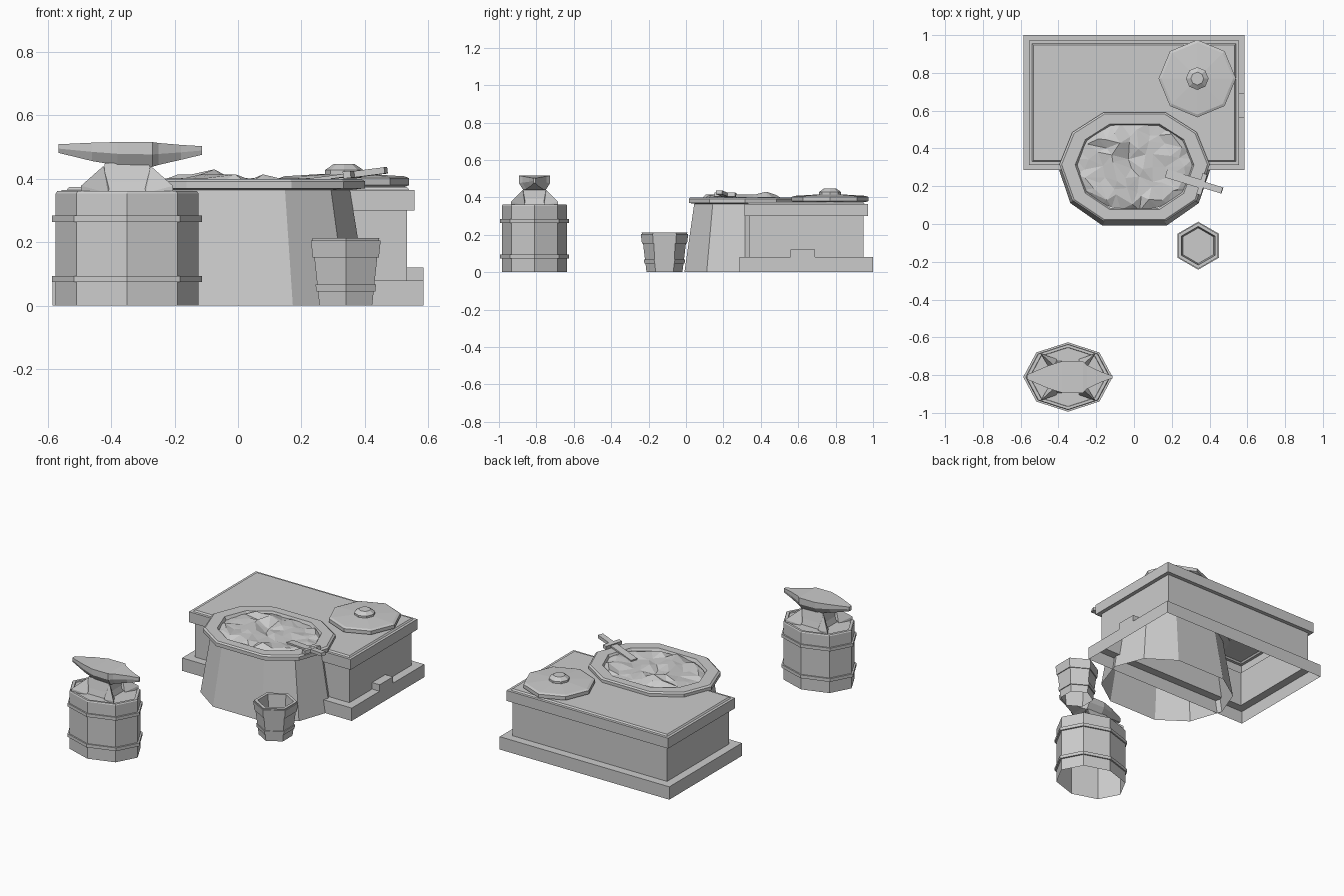
import bpy, bmesh, math, random
from mathutils import Vector, Matrix

random.seed(4)
old = bpy.data.objects.get("Cube")
if old:
    bpy.data.objects.remove(old)

grey = bpy.data.materials.new("plain_grey")
grey.use_nodes = True
GREY = (0.6, 0.6, 0.6, 1)
grey.diffuse_color = GREY
grey.node_tree.nodes["Principled BSDF"].inputs["Base Color"].default_value = GREY


def finish(name, bm, fix=False):
    if fix:
        bmesh.ops.recalc_face_normals(bm, faces=bm.faces)
    mesh = bpy.data.meshes.new(name)
    bm.to_mesh(mesh)
    bm.free()
    mesh.materials.append(grey)
    obj = bpy.data.objects.new(name, mesh)
    bpy.context.collection.objects.link(obj)
    return obj


def loft(name, rings, bottom=False, top=False, fix=False):
    """Skin a stack of counter-clockwise rings, bottom to top."""
    bm = bmesh.new()
    loops = [[bm.verts.new(p) for p in ring] for ring in rings]
    n = len(loops[0])
    for a, b in zip(loops, loops[1:]):
        for i in range(n):
            j = (i + 1) % n
            bm.faces.new((a[i], a[j], b[j], b[i]))
    if bottom:
        bm.faces.new(loops[0][::-1])
    if top:
        bm.faces.new(loops[-1])
    return finish(name, bm, fix)


def oval(cx, cy, rx, ry, z, n=8, turn=0.0):
    step = math.tau / n
    return [(cx + rx * math.cos(i * step + turn), cy + ry * math.sin(i * step + turn), z)
            for i in range(n)]


def rect(inset, z):
    x, y0, y1 = 0.585 - inset, 0.285 + inset, 1.0 - inset
    return [(-x, y0, z), (x, y0, z), (x, y1, z), (-x, y1, z)]


def box(name, centre, size, rot=None):
    bm = bmesh.new()
    bmesh.ops.create_cube(bm, size=1)
    bmesh.ops.scale(bm, vec=size, verts=bm.verts)
    if rot:
        bmesh.ops.transform(bm, matrix=rot, verts=bm.verts)
    bmesh.ops.translate(bm, vec=centre, verts=bm.verts)
    return finish(name, bm)


# Table: hollow stepped masonry block
loft("table_plinth", [rect(0, 0), rect(0, 0.08), rect(0.052, 0.08)])
loft("table_walls", [rect(0.052, 0.08), rect(0.052, 0.3)])
loft("table_cornice", [rect(0.052, 0.3), rect(0.028, 0.3), rect(0.028, 0.365), rect(0.045, 0.365)])
loft("table_top", [rect(0.045, 0.365), rect(0.052, 0.374)], top=True)
box("plinth_step", (0.557, 0.625, 0.098), (0.056, 0.13, 0.045))

# Hearth: ten-sided flared body, rim and coals
HALF = [(0.165, -0.29), (0.33, -0.18), (0.398, 0.01), (0.33, 0.18), (0.165, 0.285)]
OUTLINE = HALF + [(-x, y) for x, y in reversed(HALF)]


def hearth(s, z, sy=None):
    return [(x * s + 0.003, y * (sy or s) + 0.305, z) for x, y in OUTLINE]


loft("hearth_body", [hearth(1.03, 0, 1.08), hearth(0.88, 0.365, 0.9)])
loft("hearth_rim", [hearth(0.88, 0.365), hearth(1, 0.37), hearth(1, 0.392),
                    hearth(0.97, 0.4), hearth(0.79, 0.4), hearth(0.76, 0.38)])

bm = bmesh.new()
bmesh.ops.create_grid(bm, x_segments=9, y_segments=8, size=1)
for v in bm.verts:
    x, y = v.co.x, v.co.y
    edge = max(abs(x), abs(y)) > 0.99
    # round the square grid into an oval heap
    u, w = x * math.sqrt(1 - y * y / 2), y * math.sqrt(1 - x * x / 2)
    j = 0 if edge else 0.025
    z = 0.381 if edge else random.choice((0.384, 0.392, 0.397, 0.403, 0.414))
    v.co = (0.005 + 0.315 * u + random.uniform(-j, j),
            0.305 + 0.235 * w + random.uniform(-j, j), z)
peak = min(bm.verts, key=lambda v: (v.co.xy - Vector((-0.06, 0.4))).length)
peak.co.z = 0.43
bmesh.ops.triangulate(bm, faces=bm.faces)
finish("coals", bm)

# Sword resting in the coals
tilt = Matrix.Rotation(math.radians(-17), 4, "Z") @ Matrix.Rotation(math.radians(-7), 4, "Y")
pivot = Vector((0.36, 0.21, 0.413))
for part, along, size in (("sword_blade", -0.1, (0.2, 0.045, 0.01)),
                          ("sword_guard", 0, (0.025, 0.115, 0.022)),
                          ("sword_grip", 0.055, (0.115, 0.034, 0.02))):
    box(part, pivot + tilt @ Vector((along, 0, 0)), size, tilt)

# Round lid with knob
LID = (0.335, 0.77)
loft("lid", [oval(*LID, r, r, z) for r, z in
             ((0.19, 0.374), (0.205, 0.38), (0.205, 0.402), (0.19, 0.408), (0.06, 0.416))],
     top=True)
loft("lid_knob", [oval(*LID, r, r, z) for r, z in
                  ((0.06, 0.414), (0.06, 0.428), (0.034, 0.446))], top=True)

# Bucket: hollow, six-sided, with two hoops
BUCKET = (0.34, -0.115)


def hexagon(r, z):
    return oval(*BUCKET, r, r, z, 6, math.pi / 6)


loft("bucket", [hexagon(r, z) for r, z in
                ((0.096, 0), (0.122, 0.213), (0.102, 0.213), (0.094, 0.12))], top=True)
for name, z0, z1 in (("bucket_hoop_low", 0.045, 0.067), ("bucket_hoop_high", 0.152, 0.205)):
    r0, r1 = (0.096 + 0.122 * z for z in (z0, z1))
    loft(name, [hexagon(r0, z0), hexagon(r0 + 0.006, z0),
                hexagon(r1 + 0.006, z1), hexagon(r1, z1)])

# Barrel stand: eight-sided, open below
BARREL = (-0.35, -0.81)


def stave(s, z):
    return oval(*BARREL, 0.225 * s, 0.175 * s, z)


loft("barrel", [stave(1, 0), stave(1, 0.354), stave(0.98, 0.361),
                stave(0.9, 0.361), stave(0.89, 0.354)], top=True)
for name, z in (("barrel_hoop_low", 0.074), ("barrel_hoop_high", 0.264)):
    loft(name, [stave(1, z), stave(1.05, z), stave(1.05, z + 0.02), stave(1, z + 0.02)])

# Anvil: lofted head, waist and four spreading feet
head = []
for x, w, low, high in ((-0.567, 0.012, 0.482, 0.509), (-0.46, 0.058, 0.456, 0.514),
                        (-0.38, 0.084, 0.442, 0.516), (-0.27, 0.084, 0.438, 0.516),
                        (-0.25, 0.064, 0.444, 0.513), (-0.18, 0.03, 0.46, 0.507),
                        (-0.113, 0.006, 0.476, 0.503)):
    mid = (low + high) / 2
    head.append([(x, -0.81 + y, z) for y, z in ((-w * 0.7, low), (w * 0.7, low), (w, mid),
                                                (w, high), (-w, high), (-w, mid))])
loft("anvil_head", head, bottom=True, top=True, fix=True)


def block(hx, hy, z):
    cx, cy = BARREL
    return [(cx + sx * hx, cy + sy * hy, z) for sx, sy in ((-1, -1), (1, -1), (1, 1), (-1, 1))]


loft("anvil_waist", [block(0.085, 0.085, 0.355), block(0.075, 0.075, 0.39),
                     block(0.07, 0.06, 0.45)])
for sx, side in ((-1, "right"), (1, "left")):
    for sy, end in ((-1, "front"), (1, "back")):
        cx, cy = BARREL
        bm = bmesh.new()
        points = [(0.145, 0.125, 0.355), (0.145, 0.125, 0.378), (0.075, 0.062, 0.44),
                  (0.06, 0.095, 0.355), (0.1, 0.05, 0.355), (0.05, 0.05, 0.4)]
        for x, y, z in points:
            bm.verts.new((cx + sx * x, cy + sy * y, z))
        bmesh.ops.convex_hull(bm, input=bm.verts)
        finish("anvil_foot_%s_%s" % (end, side), bm, fix=True)
